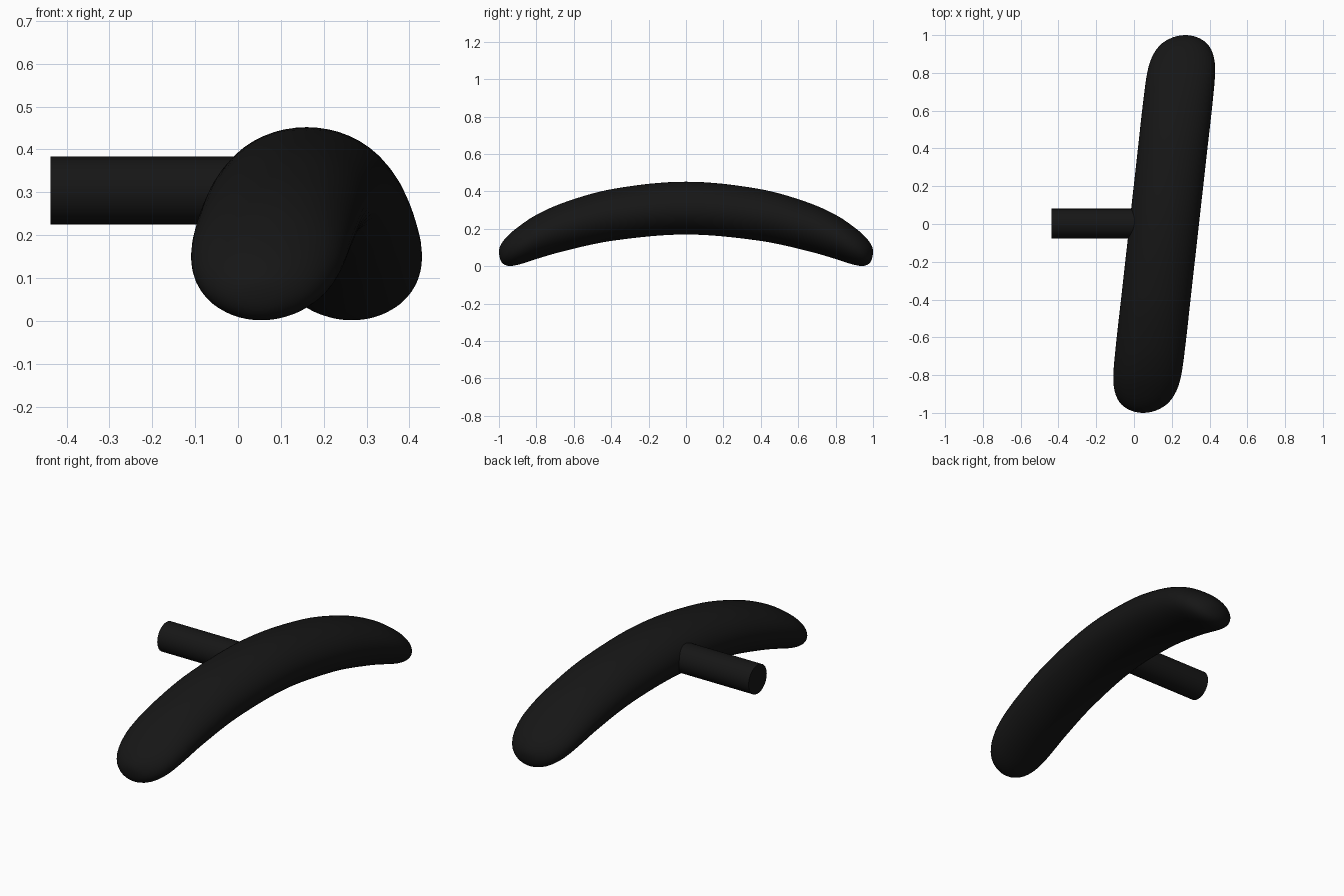
import bpy, bmesh
from math import sin, cos, pi

if "Cube" in bpy.data.objects:
    bpy.data.objects.remove(bpy.data.objects["Cube"])

black = bpy.data.materials.new("black")
black.diffuse_color = (0.008, 0.008, 0.008, 1)
black.use_nodes = True
black.node_tree.nodes["Principled BSDF"].inputs["Base Color"].default_value = black.diffuse_color

# Grip profile from middle to tip: (angle fraction, top z, bottom z, half width)
KEYS = [(0, .452, .17, .184), (.25, .415, .138, .184), (.45, .342, .082, .184),
        (.6, .270, .036, .179), (.7, .215, .010, .161), (.8, .165, .002, .124),
        (.9, .120, .024, .066), (1, .080, .080, 0)]


def slope(i, c):
    if i == 0:
        return 0
    p, q = KEYS[i - 1], KEYS[min(i + 1, len(KEYS) - 1)]
    return (q[c] - p[c]) / (q[0] - p[0])


def profile(a, c):
    """Smooth interpolation of column c of the profile."""
    i = max(k for k in range(len(KEYS) - 1) if KEYS[k][0] <= a)
    p, q = KEYS[i], KEYS[i + 1]
    h = q[0] - p[0]
    t = (a - p[0]) / h
    return ((2*t**3 - 3*t*t + 1) * p[c] + (t**3 - 2*t*t + t) * h * slope(i, c)
            + (3*t*t - 2*t**3) * q[c] + (t**3 - t*t) * h * slope(i + 1, c))


def finish(obj):
    obj.data.materials.append(black)
    bpy.ops.object.select_all(action='DESELECT')
    obj.select_set(True)
    bpy.context.view_layer.objects.active = obj
    bpy.ops.object.shade_smooth_by_angle()


# Arched grip: elliptical sections along a slightly slanted line
SIDES, STEPS = 48, 32
bm = bmesh.new()
rings = []
for s in range(-STEPS + 1, STEPS):
    a = abs(s) / STEPS
    y = sin(s / STEPS * pi / 2)
    top, bottom, w = (profile(a, c) for c in (1, 2, 3))
    mid, half = (top + bottom) / 2, (top - bottom) / 2
    rings.append([bm.verts.new((.16 + .112 * y + w * cos(2*pi*k/SIDES), y,
                                mid + half * sin(2*pi*k/SIDES))) for k in range(SIDES)])
for r, n in zip(rings, rings[1:]):
    for k in range(SIDES):
        j = (k + 1) % SIDES
        bm.faces.new((r[k], r[j], n[j], n[k]))
for ring, y in ((rings[0], -1), (rings[-1], 1)):
    tip = bm.verts.new((.16 + .112 * y, y, .08))
    for k in range(SIDES):
        bm.faces.new((ring[k], ring[(k + 1) % SIDES], tip))
bmesh.ops.recalc_face_normals(bm, faces=bm.faces)
mesh = bpy.data.meshes.new("handle_grip")
bm.to_mesh(mesh)
bm.free()
grip = bpy.data.objects.new("handle_grip", mesh)
bpy.context.collection.objects.link(grip)
finish(grip)

# Mounting stem
x0, x1 = -.437, .10
bpy.ops.mesh.primitive_cylinder_add(vertices=32, radius=.079, depth=x1 - x0,
                                    location=((x0 + x1) / 2, .002, .304),
                                    rotation=(0, pi / 2, 0))
stem = bpy.context.object
stem.name = "mounting_stem"
finish(stem)
